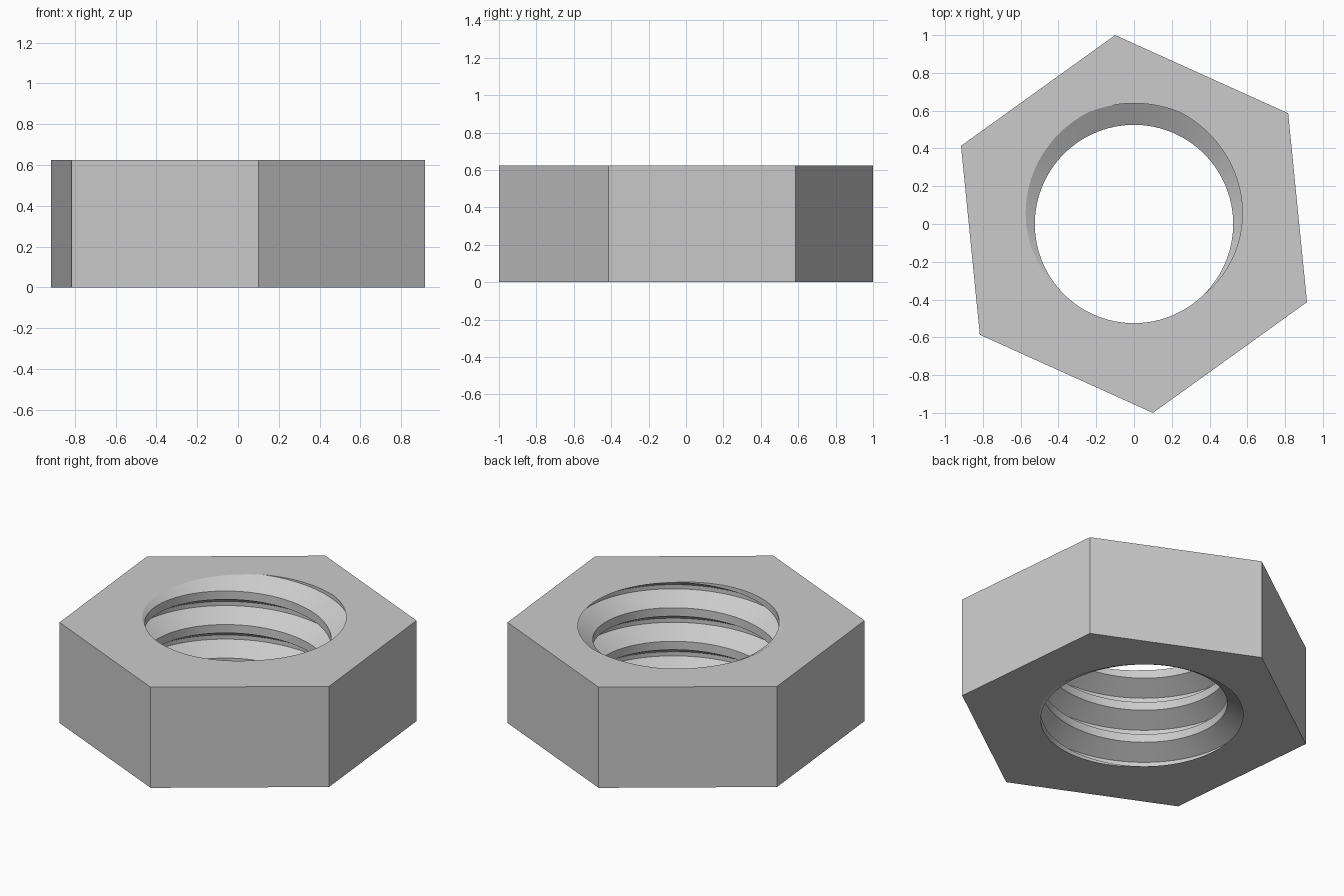
import bpy
import bmesh
from math import pi, cos, sin, radians
from mathutils import Vector

cube = bpy.data.objects.get("Cube")
if cube:
    bpy.data.objects.remove(cube)

HEIGHT = 0.625
HEX_RADIUS = 1.005
HEX_TURN = radians(35.7)
TURNS = 3
PITCH = HEIGHT / TURNS
CREST, ROOT = 0.525, 0.639
STEPS = 120

# One pitch of the thread: offset from the root centre (in pitches), radius
THREAD = [(-1/16, ROOT), (1/16, ROOT), (3/8, CREST), (5/8, CREST)]


def helix_point(step, pitch_index, offset, radius):
    a = 2 * pi * step / STEPS
    z = PITCH * (pitch_index + offset + a / (2 * pi) - 0.25)
    return Vector((radius * cos(a), radius * sin(a), z))


bm = bmesh.new()

# Threaded bore: sweep the thread profile along a right-handed helix
columns = []
for step in range(STEPS + 1):
    columns.append([bm.verts.new(helix_point(step, k, o, r))
                    for k in range(-3, TURNS + 3) for o, r in THREAD])
for a, b in zip(columns, columns[1:]):
    for i in range(len(a) - 1):
        bm.faces.new((a[i], b[i], b[i + 1], a[i + 1]))
bmesh.ops.remove_doubles(bm, verts=bm.verts[:], dist=1e-5)

# Trim the bore flush with the two end faces
for z, normal in ((0, (0, 0, -1)), (HEIGHT, (0, 0, 1))):
    bmesh.ops.bisect_plane(bm, geom=bm.verts[:] + bm.edges[:] + bm.faces[:],
                           plane_co=(0, 0, z), plane_no=normal,
                           clear_outer=True, dist=1e-6)
bmesh.ops.remove_doubles(bm, verts=bm.verts[:], dist=1e-5)

# Hexagonal end faces around the bore
rings = []
for z in (0, HEIGHT):
    rim = [e for e in bm.edges if e.is_boundary
           and all(abs(v.co.z - z) < 1e-4 for v in e.verts)]
    ring = []
    for i in range(6):
        a = HEX_TURN + i * pi / 3
        ring.append(bm.verts.new((HEX_RADIUS * cos(a), HEX_RADIUS * sin(a), z)))
    outline = [bm.edges.new((ring[i], ring[(i + 1) % 6])) for i in range(6)]
    bmesh.ops.triangle_fill(bm, use_beauty=True, edges=rim + outline,
                            normal=(0, 0, 1))
    rings.append(ring)

# Six outer flats
low, high = rings
for i in range(6):
    j = (i + 1) % 6
    bm.faces.new((low[i], low[j], high[j], high[i]))
bmesh.ops.recalc_face_normals(bm, faces=bm.faces[:])

mesh = bpy.data.meshes.new("hex_nut")
bm.to_mesh(mesh)
bm.free()
nut = bpy.data.objects.new("hex_nut", mesh)
bpy.context.collection.objects.link(nut)

# Plain grey metal
grey = bpy.data.materials.new("light_grey")
grey.use_nodes = True
colour = (0.6, 0.6, 0.6, 1)
grey.diffuse_color = colour
grey.node_tree.nodes["Principled BSDF"].inputs["Base Color"].default_value = colour
mesh.materials.append(grey)

bpy.ops.object.select_all(action='DESELECT')
nut.select_set(True)
bpy.context.view_layer.objects.active = nut
bpy.ops.object.shade_smooth_by_angle(angle=radians(20))
